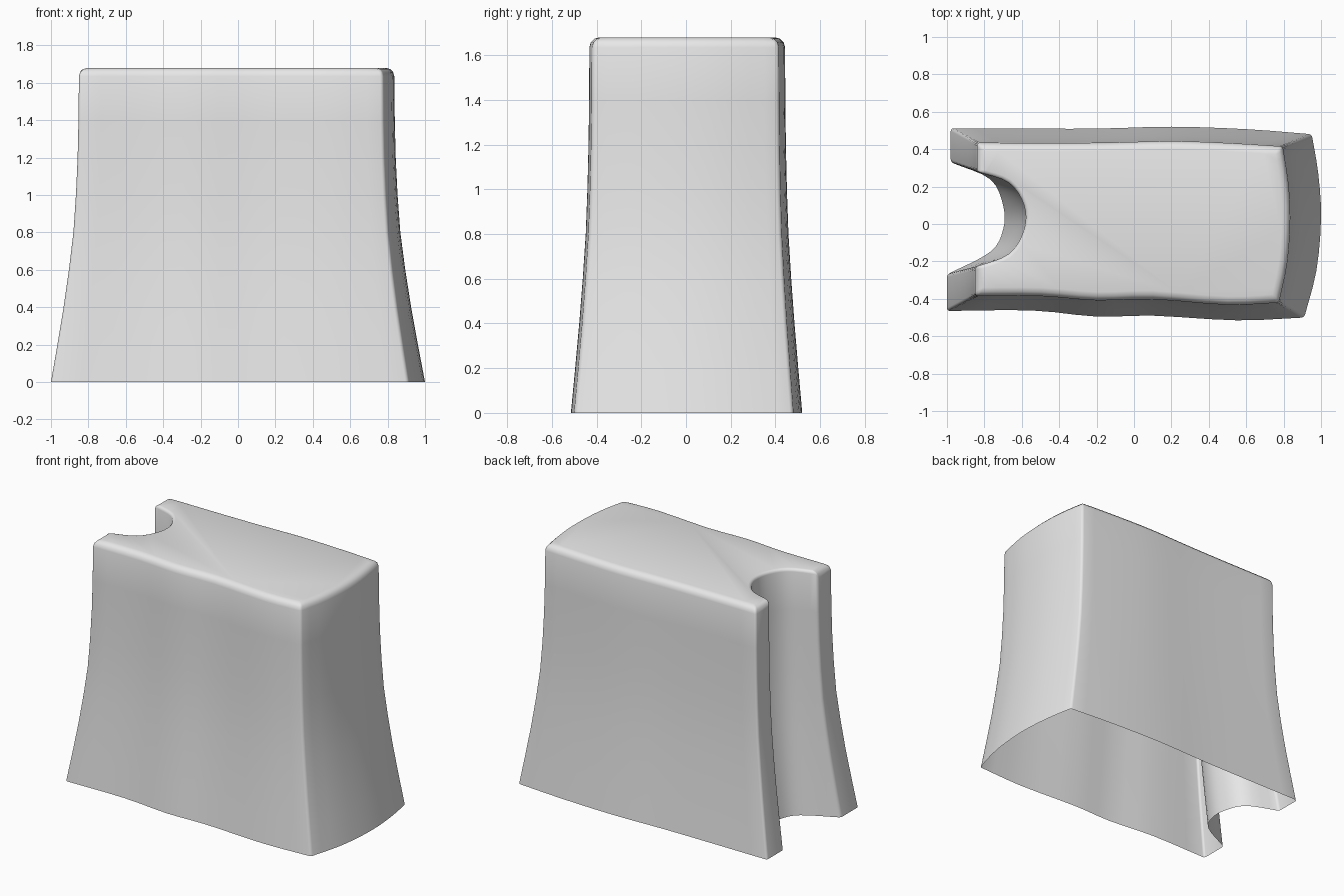
import bpy, bmesh
from mathutils import Vector

cube = bpy.data.objects.get("Cube")
if cube:
    bpy.data.objects.remove(cube, do_unlink=True)


def smooth_side(points, steps):
    """Sample a smooth curve through the points, leaving out the last one."""
    p = [Vector(q) for q in points]
    p = [2 * p[0] - p[1]] + p + [2 * p[-1] - p[-2]]
    samples = []
    for a, b, c, d in zip(p, p[1:], p[2:], p[3:]):
        for i in range(steps):
            t = i / steps
            samples.append(b + 0.5 * t * (c - a + t * (2 * a - 5 * b + 4 * c - d
                                                       + t * (3 * b - a - 3 * c + d))))
    return samples


# Each side of the footprint: foot outline, top outline, samples per span
sides = [
    # wavy front
    ([(-1, -.465), (-.55, -.462), (-.2, -.495), (.1, -.49), (.55, -.515), (.91, -.5)],
     [(-.85, -.385), (-.5, -.385), (-.2, -.408), (.1, -.402), (.5, -.432), (.775, -.42)], 3),
    # bulging end
    ([(.91, -.5), (.975, -.25), (1, .03), (.985, .27), (.95, .48)],
     [(.775, -.42), (.82, -.2), (.835, .03), (.825, .22), (.795, .415)], 3),
    # wavy back
    ([(.95, .48), (.6, .507), (.2, .52), (-.2, .51), (-.6, .51), (-.98, .512)],
     [(.795, .415), (.5, .433), (.2, .443), (-.15, .435), (-.5, .433), (-.84, .435)], 3),
    # back lip of the notch
    ([(-.98, .512), (-.98, .33)], [(-.84, .435), (-.84, .28)], 1),
    # round notch
    ([(-.98, .33), (-.77, .24), (-.70, .1), (-.70, -.03), (-.77, -.15), (-1, -.27)],
     [(-.84, .28), (-.67, .22), (-.588, .1), (-.588, -.03), (-.67, -.16), (-.85, -.23)], 4),
    # front lip of the notch
    ([(-1, -.27), (-1, -.465)], [(-.85, -.23), (-.85, -.385)], 1),
]
foot, top, corners, notch = [], [], set(), set()
for number, (low, high, steps) in enumerate(sides):
    corners.add(len(foot))
    start = len(foot)
    foot += smooth_side(low, steps)
    top += smooth_side(high, steps)
    if number == 4:
        notch = set(range(start, len(foot)))

# Flared walls: height and how far the outline has drawn in to the top
levels = [(0, 0), (.2, .23), (.4, .45), (.6, .64), (.8, .8),
          (1, .89), (1.2, .95), (1.4, .98), (1.68, 1)]
bm = bmesh.new()
weight = bm.edges.layers.float.new("bevel_weight_edge")
rings = [[bm.verts.new((*a.lerp(b, f), z)) for a, b in zip(foot, top)]
         for z, f in levels]
count = len(foot)
for lower, upper in zip(rings, rings[1:]):
    for i in range(count):
        j = (i + 1) % count
        bm.faces.new((lower[i], lower[j], upper[j], upper[i]))
    for i in corners:
        bm.edges.get((lower[i], upper[i]))[weight] = .35

# Closed top with a rounded rim; the underside stays open
bm.faces.new(rings[-1])
for i in range(count):
    rim = bm.edges.get((rings[-1][i], rings[-1][(i + 1) % count]))
    rim[weight] = .45 if i in notch else 1

mesh = bpy.data.meshes.new("notched_block")
bm.to_mesh(mesh)
bm.free()
block = bpy.data.objects.new("notched_block", mesh)
bpy.context.collection.objects.link(block)

grey = bpy.data.materials.new("light_grey")
grey.use_nodes = True
colour = (.8, .8, .8, 1)
grey.diffuse_color = colour
grey.node_tree.nodes["Principled BSDF"].inputs["Base Color"].default_value = colour
mesh.materials.append(grey)

bevel = block.modifiers.new("rounded_edges", "BEVEL")
bevel.limit_method = "WEIGHT"
bevel.width = .045
bevel.segments = 3
bevel.use_clamp_overlap = False

bpy.ops.object.select_all(action="DESELECT")
block.select_set(True)
bpy.context.view_layer.objects.active = block
bpy.ops.object.modifier_apply(modifier=bevel.name)
bpy.ops.object.shade_smooth_by_angle(angle=.6)
